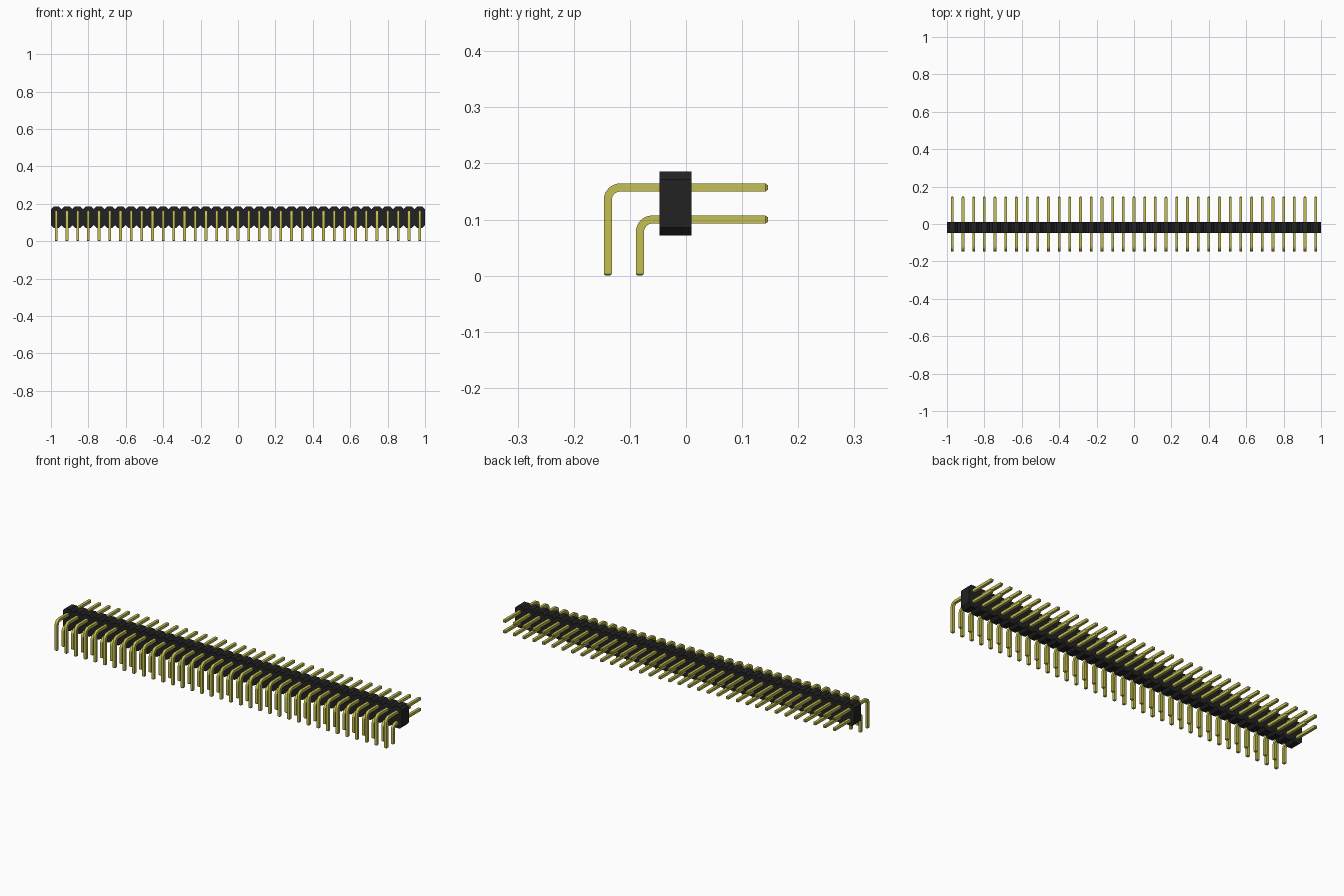
import bpy, bmesh, math
from mathutils import Vector

if "Cube" in bpy.data.objects:
    bpy.data.objects.remove(bpy.data.objects["Cube"], do_unlink=True)

COLUMNS = 35
PITCH = 2.0 / COLUMNS
HALF_PIN = 0.0072             # half width of the square pin
BACK = 0.1465                 # reach of the pins to front and back
BODY_Y = (-0.047, 0.0102)
BODY_Z = 0.1285               # height of the body centre
CHAMFER = PITCH / 4
BEND_RADIUS = 0.022


def make_material(name, colour, roughness):
    mat = bpy.data.materials.new(name)
    mat.use_nodes = True
    mat.diffuse_color = (*colour, 1)
    shader = mat.node_tree.nodes["Principled BSDF"]
    shader.inputs["Base Color"].default_value = (*colour, 1)
    shader.inputs["Roughness"].default_value = roughness
    return mat


def finish(name, bm, mat):
    bmesh.ops.recalc_face_normals(bm, faces=bm.faces)
    mesh = bpy.data.meshes.new(name)
    bm.to_mesh(mesh)
    bm.free()
    mesh.materials.append(mat)
    obj = bpy.data.objects.new(name, mesh)
    bpy.context.collection.objects.link(obj)
    return obj


def column_x(i):
    return -1 + PITCH * (i + 0.5)


def make_body(mat):
    # Outline of joined octagons with a V groove between neighbours
    h, w, c = PITCH, PITCH / 2, CHAMFER
    top = [(-1, h - c)]
    for i in range(COLUMNS):
        x = column_x(i)
        top += [(x - w + c, h), (x + w - c, h), (x + w, h - c)]
    outline = top + [(x, -z) for x, z in reversed(top)]
    bm = bmesh.new()
    verts = [bm.verts.new((x, BODY_Y[0], BODY_Z + z)) for x, z in outline]
    face = bm.faces.new(verts)
    new = bmesh.ops.extrude_face_region(bm, geom=[face])["geom"]
    moved = [v for v in new if isinstance(v, bmesh.types.BMVert)]
    bmesh.ops.translate(bm, verts=moved, vec=(0, BODY_Y[1] - BODY_Y[0], 0))
    return finish("header_body", bm, mat)


def pin_sections(y_leg, z_arm):
    # Each section: centre y, centre z, angle of the outward side, scale
    tip = 0.005
    sections = [(y_leg, 0, math.pi, 0.6), (y_leg, 0.003, math.pi, 1)]
    cy, cz = y_leg + BEND_RADIUS, z_arm - BEND_RADIUS
    for k in range(9):
        a = math.pi - k * math.pi / 16
        sections.append((cy + BEND_RADIUS * math.cos(a),
                         cz + BEND_RADIUS * math.sin(a), a, 1))
    sections += [(BACK - tip, z_arm, math.pi / 2, 1),
                 (BACK, z_arm, math.pi / 2, 0.5)]
    return sections


def make_pin_row(name, y_leg, z_arm, mat):
    bm = bmesh.new()
    for i in range(COLUMNS):
        rings = []
        for y, z, a, s in pin_sections(y_leg, z_arm):
            centre = Vector((column_x(i), y, z))
            side = Vector((HALF_PIN * s, 0, 0))
            out = Vector((0, math.cos(a), math.sin(a))) * HALF_PIN * s
            corners = (side + out, out - side, -side - out, side - out)
            rings.append([bm.verts.new(centre + p) for p in corners])
        for r0, r1 in zip(rings, rings[1:]):
            for k in range(4):
                n = (k + 1) % 4
                bm.faces.new((r0[k], r0[n], r1[n], r1[k]))
        bm.faces.new(rings[0])
        bm.faces.new(rings[-1])
    return finish(name, bm, mat)


black = make_material("black_plastic", (0.016, 0.016, 0.017), 0.6)
gold = make_material("yellow_gold", (0.56, 0.53, 0.085), 0.45)

make_body(black)

# Outer row sits high and in front, inner row one pitch lower and nearer
outer_y = -BACK + HALF_PIN
rows = [
    make_pin_row("upper_pins", outer_y, BODY_Z + PITCH / 2, gold),
    make_pin_row("lower_pins", outer_y + PITCH, BODY_Z - PITCH / 2, gold),
]

# Smooth the bends only
bpy.ops.object.select_all(action="DESELECT")
for obj in rows:
    obj.select_set(True)
bpy.context.view_layer.objects.active = rows[0]
bpy.ops.object.shade_smooth_by_angle(angle=math.radians(25))
